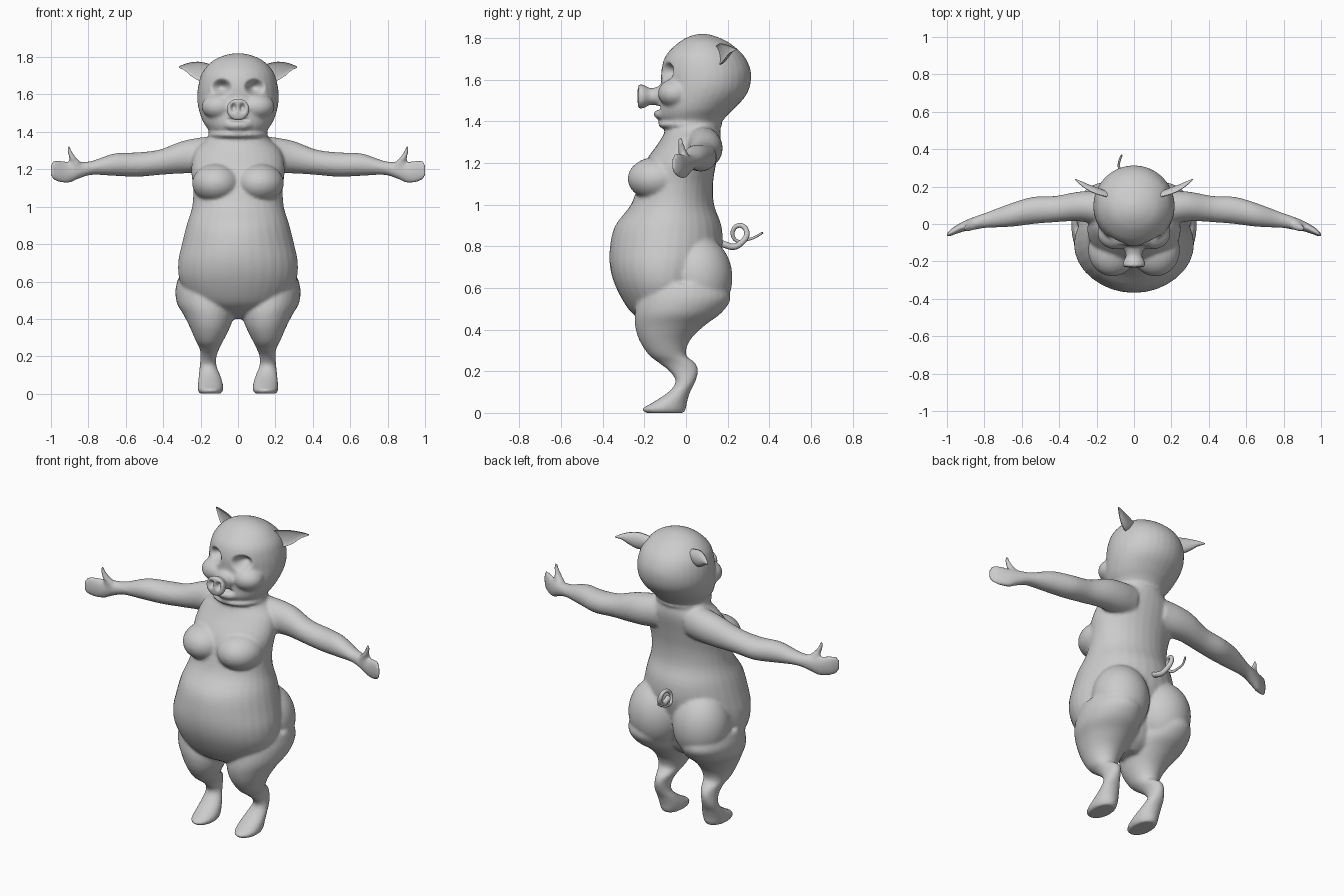
import bpy, bmesh, math
from mathutils import Vector, Matrix

cube = bpy.data.objects.get("Cube")
if cube:
    bpy.data.objects.remove(cube)

skin = bpy.data.materials.new("grey skin")
skin.use_nodes = True
skin_colour = (0.6, 0.6, 0.6, 1)
skin.diffuse_color = skin_colour
skin.node_tree.nodes["Principled BSDF"].inputs["Base Color"].default_value = skin_colour


def smooth_rows(rows, steps=4):
    """Catmull-Rom interpolation of every column of the rows."""
    rows = [Vector(row) for row in rows]
    result = []
    for i in range(len(rows) - 1):
        before, start = rows[max(i - 1, 0)], rows[i]
        end, after = rows[i + 1], rows[min(i + 2, len(rows) - 1)]
        for step in range(steps):
            t = step / steps
            m0, m1 = (end - before) / 2, (after - start) / 2
            curve = (start - end) * 2 + m0 + m1
            bend = (end - start) * 3 - m0 * 2 - m1
            result.append(((curve * t + bend) * t + m0) * t + start)
    return result + [rows[-1]]


def loft(bm, axis, rows, side=1, cupped=False, sides=32):
    """Elliptical rings along an axis; row = position, then min and max of the other two axes."""
    rings = []
    for pos, a0, a1, b0, b1 in smooth_rows(rows):
        ring = []
        for k in range(sides):
            angle = math.tau * k / sides
            c, s = math.cos(angle), math.sin(angle)
            if cupped and c < 0:
                c *= -0.35
            a = (a0 + a1) / 2 + (a1 - a0) / 2 * c
            b = (b0 + b1) / 2 + (b1 - b0) / 2 * s
            x, y, z = {"x": (pos, a, b), "y": (a, pos, b), "z": (a, b, pos)}[axis]
            ring.append(bm.verts.new((x * side, y, z)))
        rings.append(ring)
    for low, high in zip(rings, rings[1:]):
        for k in range(sides):
            n = (k + 1) % sides
            bm.faces.new((low[k], low[n], high[n], high[k]))
    bm.faces.new(rings[0][::-1])
    bm.faces.new(rings[-1])


def centred(rows):
    """Turn a half width into a symmetric min and max."""
    return [(pos, -half, half, low, high) for pos, half, low, high in rows]


def blob(bm, centre, radii):
    matrix = Matrix.Translation(centre) @ Matrix.Diagonal((*radii, 1))
    bmesh.ops.create_icosphere(bm, subdivisions=4, radius=1, matrix=matrix)


def dent(mesh, centre, radii, push):
    """Push the surface softly inside an ellipsoid."""
    for v in mesh.vertices:
        offset = [(p - c) / r for p, c, r in zip(v.co, centre, radii)]
        d = sum(o * o for o in offset)
        if d < 1:
            v.co += Vector(push) * (1 - d) ** 2


def add_object(name, data):
    obj = bpy.data.objects.new(name, data)
    bpy.context.collection.objects.link(obj)
    return obj


def from_bmesh(name, bm):
    bmesh.ops.recalc_face_normals(bm, faces=bm.faces)
    mesh = bpy.data.meshes.new(name)
    bm.to_mesh(mesh)
    bm.free()
    return add_object(name, mesh)


def bake(obj):
    """Replace an object by its evaluated mesh."""
    bpy.context.view_layer.update()
    graph = bpy.context.evaluated_depsgraph_get()
    mesh = bpy.data.meshes.new_from_object(obj.evaluated_get(graph))
    name = obj.name
    bpy.data.objects.remove(obj)
    return add_object(name, mesh)


def finish(obj):
    obj.data.materials.clear()
    obj.data.materials.append(skin)
    for face in obj.data.polygons:
        face.use_smooth = True
        face.material_index = 0


body = bmesh.new()

# Torso: half width, front, back by height
loft(body, "z", centred([
    (.40, .06, -.12, .0), (.44, .16, -.2, .05), (.49, .25, -.27, .08),
    (.6, .31, -.335, .12), (.7, .32, -.365, .15), (.8, .3, -.365, .175),
    (.9, .275, -.34, .17), (1, .245, -.265, .135), (1.1, .24, -.23, .13),
    (1.2, .25, -.2, .145), (1.3, .23, -.13, .165), (1.36, .17, -.1, .165),
    (1.42, .14, -.1, .15)]))
blob(body, (0, .02, 1.385), (.16, .155, .035))

# Head
loft(body, "z", centred([
    (1.38, .14, -.1, .16), (1.42, .165, -.13, .19), (1.46, .19, -.135, .23),
    (1.52, .21, -.13, .285), (1.58, .218, -.12, .31), (1.65, .212, -.118, .31),
    (1.72, .19, -.095, .275), (1.78, .135, -.035, .205), (1.81, .07, .02, .14),
    (1.82, .02, .06, .1)]))

# Snout and chin
loft(body, "y", centred([
    (-.08, .07, 1.46, 1.59), (-.13, .055, 1.475, 1.57), (-.17, .044, 1.48, 1.56),
    (-.2, .058, 1.465, 1.575), (-.222, .062, 1.46, 1.58), (-.232, .05, 1.47, 1.57)]))
blob(body, (0, -.09, 1.435), (.085, .065, .035))

for side in (1, -1):
    # Chest, cheek and buttock masses
    blob(body, (.115 * side, -.14, 1.125), (.13, .14, .105))
    blob(body, (.1 * side, -.05, 1.535), (.095, .085, .07))
    blob(body, (.15 * side, .06, .65), (.165, .163, .2))

    # Legs with a raised hock and a long foot
    loft(body, "z", [
        (.62, .04, .32, -.2, .19), (.55, .02, .335, -.23, .215),
        (.48, .01, .325, -.245, .17), (.42, .02, .29, -.245, .09),
        (.35, .045, .255, -.225, .02), (.28, .08, .225, -.18, .0),
        (.24, .1, .205, -.13, .045), (.2, .115, .2, -.08, .058),
        (.15, .115, .205, -.05, .045), (.1, .095, .21, -.085, .02),
        (.05, .08, .215, -.16, .005), (.02, .08, .215, -.21, .0),
        (0, .09, .205, -.195, -.01)], side)

    # Arms running into mitten hands
    loft(body, "x", [
        (.1, .0, .16, 1.19, 1.38), (.2, .0, .175, 1.18, 1.37),
        (.3, .015, .172, 1.178, 1.35), (.42, .01, .15, 1.17, 1.305),
        (.54, .0, .145, 1.16, 1.29), (.66, -.015, .11, 1.165, 1.285),
        (.78, -.02, .065, 1.17, 1.245), (.85, -.03, .04, 1.15, 1.24),
        (.91, -.04, .015, 1.125, 1.24), (.97, -.06, -.02, 1.135, 1.25),
        (.995, -.068, -.045, 1.15, 1.24), (1.003, -.066, -.055, 1.17, 1.22)], side)
    # Thumbs
    loft(body, "z", [
        (1.18, .82, .91, -.03, .02), (1.235, .84, .9, -.035, .015),
        (1.265, .868, .905, -.04, .0), (1.3, .89, .912, -.04, -.012),
        (1.325, .897, .91, -.035, -.02)], side)

body = from_bmesh("body", body)
remesh = body.modifiers.new("blend parts", "REMESH")
remesh.mode = "VOXEL"
remesh.voxel_size = .009
relax = body.modifiers.new("soften joins", "SMOOTH")
relax.factor, relax.iterations = .5, 7
body = bake(body)

# Eye sockets, nostrils and mouth
for side in (1, -1):
    dent(body.data, (.092 * side, -.1, 1.638), (.065, .09, .052), (-.01 * side, .062, 0))
    dent(body.data, (.024 * side, -.23, 1.53), (.02, .03, .032), (0, .035, 0))
dent(body.data, (0, -.14, 1.465), (.075, .06, .016), (0, .03, 0))
finish(body)

# Cupped ears with a swept tip
for side, name in ((1, "left_ear"), (-1, "right_ear")):
    ear = bmesh.new()
    loft(ear, "x", [
        (.13, .11, .17, 1.69, 1.755), (.17, .115, .185, 1.675, 1.768),
        (.21, .125, .2, 1.675, 1.775), (.25, .15, .215, 1.698, 1.772),
        (.285, .185, .23, 1.728, 1.763), (.315, .23, .242, 1.742, 1.75)], side, True)
    finish(from_bmesh(name, ear))

# Curly tail: a root, one loop, then a tapering tip
path = [(0, .13, .83), (0, .18, .81), (-.005, .235, .792)]
for step in range(9):
    angle = math.radians(-50 + 45 * step)
    path.append((-.02 - .007 * step, .258 + .037 * math.cos(angle), .862 + .042 * math.sin(angle)))
path += [(-.085, .33, .84), (-.065, .368, .866)]
curve = bpy.data.curves.new("tail", "CURVE")
curve.dimensions = "3D"
curve.bevel_depth, curve.bevel_resolution = .017, 4
curve.use_fill_caps = True
line = curve.splines.new("NURBS")
line.points.add(len(path) - 1)
for i, (point, place) in enumerate(zip(line.points, path)):
    point.co = (*place, 1)
    point.radius = 1 - .75 * i / len(path)
line.use_endpoint_u = True
line.order_u = 3
finish(bake(add_object("tail", curve)))
